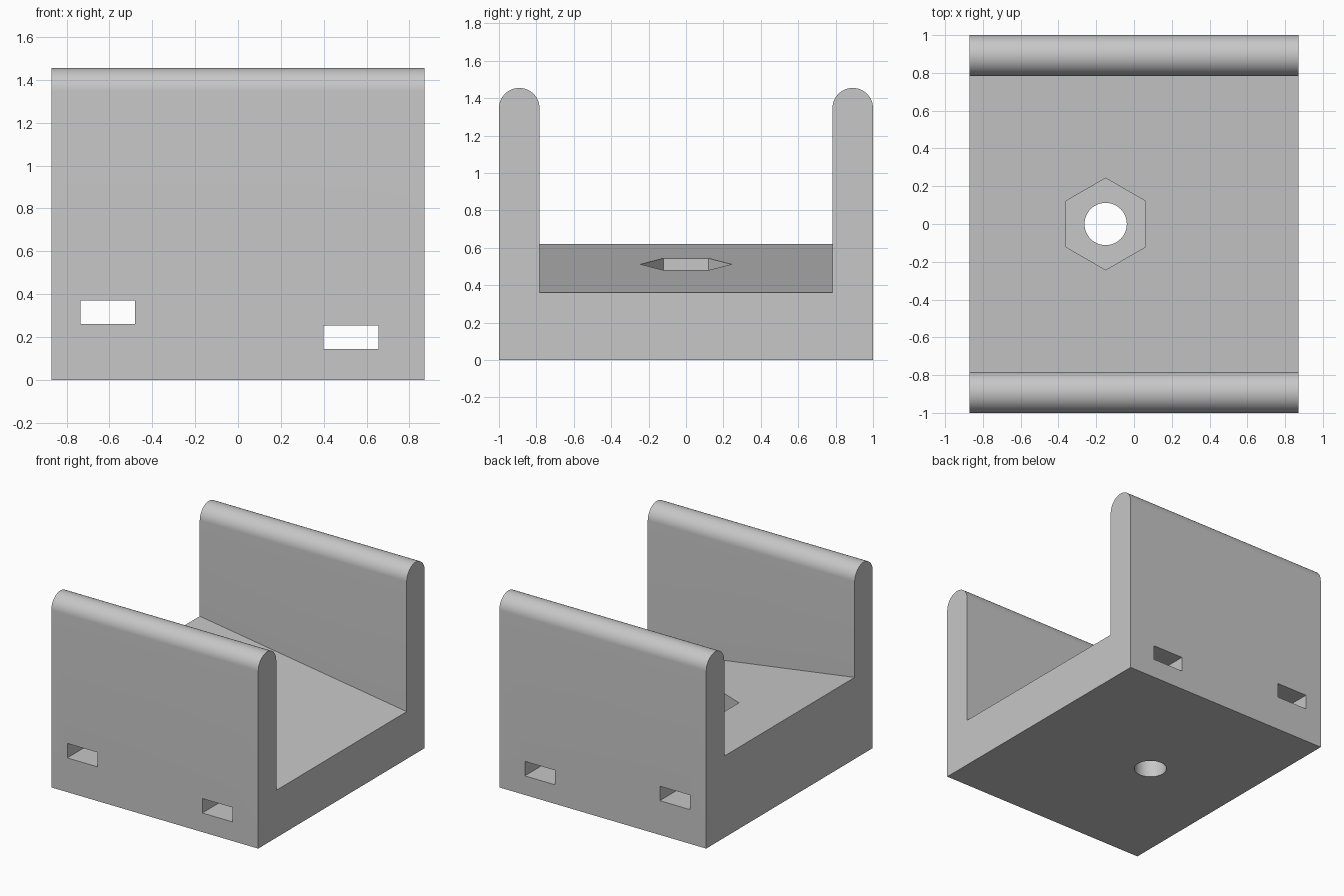
import bpy, bmesh, math
from mathutils import Matrix

cube = bpy.data.objects.get("Cube")
if cube:
    bpy.data.objects.remove(cube, do_unlink=True)

HALF_X, HALF_Y = 0.87, 1.0
WALL_R = 0.1085
SHOULDER = 1.455 - WALL_R
FLOOR_HIGH, FLOOR_LOW = 0.62, 0.36
ARC_STEPS = 32

grey = bpy.data.materials.new("plain grey")
grey.use_nodes = True
grey.diffuse_color = (0.57, 0.57, 0.57, 1)
grey.node_tree.nodes["Principled BSDF"].inputs["Base Color"].default_value = grey.diffuse_color


def make_object(name, bm):
    bmesh.ops.recalc_face_normals(bm, faces=bm.faces)
    mesh = bpy.data.meshes.new(name)
    bm.to_mesh(mesh)
    bm.free()
    obj = bpy.data.objects.new(name, mesh)
    bpy.context.collection.objects.link(obj)
    mesh.materials.append(grey)
    return obj


def cradle_profile(floor_z):
    """U-shaped section with round-topped walls, as (y, z) points."""
    cy = HALF_Y - WALL_R
    arc = [(cy + WALL_R * math.cos(a), SHOULDER + WALL_R * math.sin(a))
           for a in (math.pi * i / ARC_STEPS for i in range(ARC_STEPS + 1))]
    right = [(HALF_Y, 0)] + arc + [(cy - WALL_R, floor_z)]
    return right + [(-y, z) for y, z in reversed(right)]


def box_cutter(name, x0, x1, z0, z1):
    bm = bmesh.new()
    bmesh.ops.create_cube(bm, size=1)
    bmesh.ops.scale(bm, vec=(x1 - x0, 3, z1 - z0), verts=bm.verts)
    bmesh.ops.translate(bm, vec=((x0 + x1) / 2, 0, (z0 + z1) / 2), verts=bm.verts)
    return make_object(name, bm)


def prism_cutter(name, sides, radius, z0, z1, turn):
    bm = bmesh.new()
    bmesh.ops.create_cone(bm, cap_ends=True, segments=sides, radius1=radius,
                          radius2=radius, depth=z1 - z0)
    # Put a corner on the y axis
    start = max(bm.verts, key=lambda v: v.co.x + v.co.y * 0.01).co
    angle = turn - math.atan2(start.y, start.x)
    bmesh.ops.rotate(bm, cent=(0, 0, 0), matrix=Matrix.Rotation(angle, 3, 'Z'), verts=bm.verts)
    bmesh.ops.translate(bm, vec=(-0.15, 0, (z0 + z1) / 2), verts=bm.verts)
    return make_object(name, bm)


# Cradle body: section lofted end to end so the floor slopes
bm = bmesh.new()
rings = [[bm.verts.new((x, y, z)) for y, z in cradle_profile(floor)]
         for x, floor in ((-HALF_X, FLOOR_HIGH), (HALF_X, FLOOR_LOW))]
count = len(rings[0])
for i in range(count):
    j = (i + 1) % count
    bm.faces.new((rings[0][i], rings[0][j], rings[1][j], rings[1][i]))
for ring in rings:
    bm.faces.new(ring)
body = make_object("cradle_body", bm)

# Strap slots, bolt hole and hexagonal nut pocket
cutters = [
    box_cutter("upper_slot_cutter", -0.735, -0.48, 0.26, 0.37),
    box_cutter("lower_slot_cutter", 0.40, 0.655, 0.145, 0.255),
    prism_cutter("nut_pocket_cutter", 6, 0.243, 0.25, 1.0, math.pi / 2),
    prism_cutter("bolt_hole_cutter", 48, 0.112, -0.2, 0.8, 0),
]
bpy.context.view_layer.objects.active = body
for cutter in cutters:
    mod = body.modifiers.new(cutter.name, 'BOOLEAN')
    mod.operation = 'DIFFERENCE'
    mod.solver = 'EXACT'
    mod.object = cutter
    bpy.ops.object.modifier_apply(modifier=mod.name)
for cutter in cutters:
    bpy.data.objects.remove(cutter, do_unlink=True)

bpy.ops.object.select_all(action='DESELECT')
body.select_set(True)
bpy.ops.object.shade_smooth_by_angle(angle=math.radians(30))
